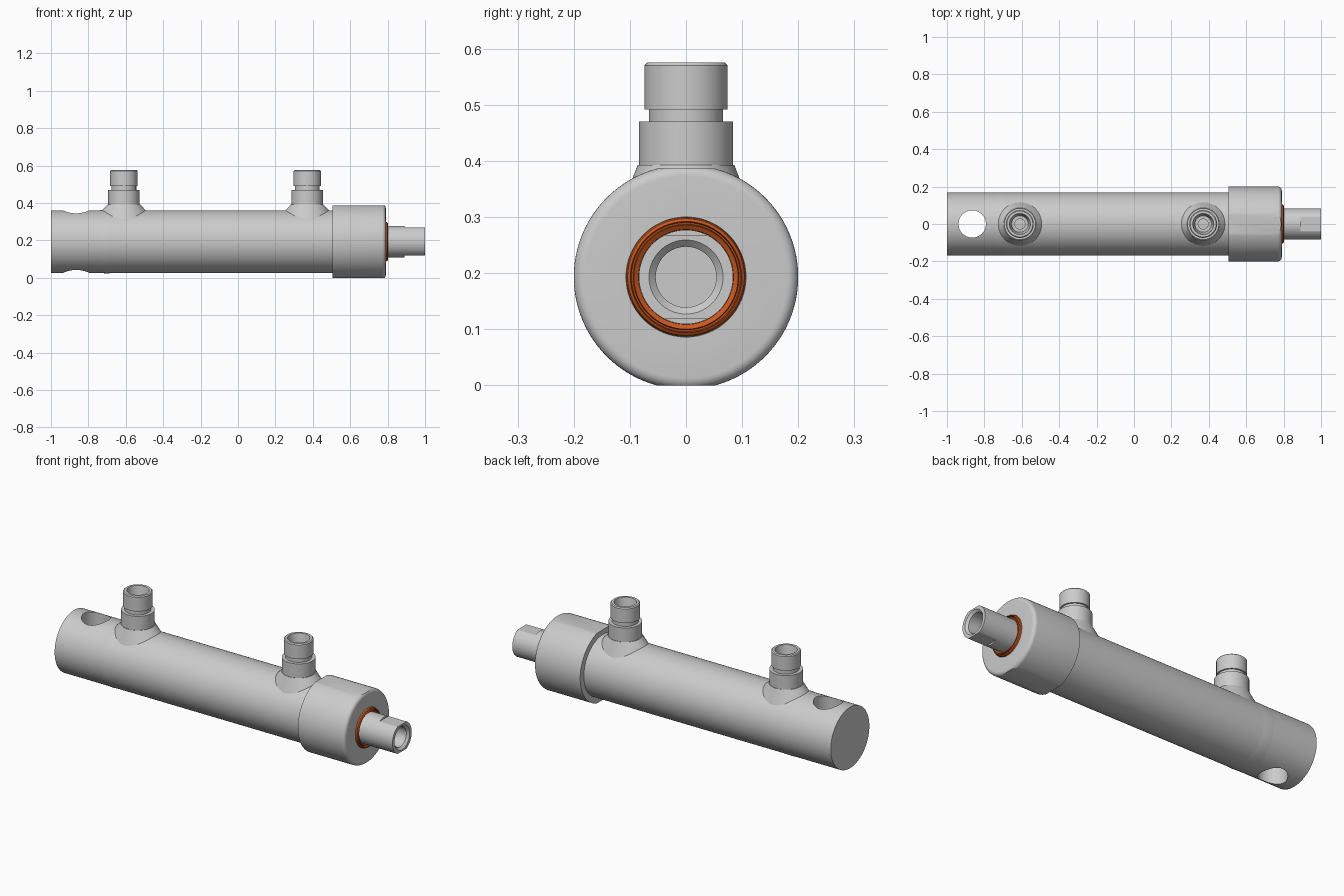
import bpy, bmesh
from math import sin, cos, pi, sqrt, radians
from mathutils import Vector

if "Cube" in bpy.data.objects:
    bpy.data.objects.remove(bpy.data.objects["Cube"])

AX = 0.193      # height of the cylinder axis
R = 0.168       # barrel radius
SEG = 96


def finish(bm, name, mat=None):
    bmesh.ops.remove_doubles(bm, verts=bm.verts, dist=1e-5)
    bmesh.ops.recalc_face_normals(bm, faces=bm.faces)
    me = bpy.data.meshes.new(name)
    bm.to_mesh(me)
    bm.free()
    ob = bpy.data.objects.new(name, me)
    bpy.context.collection.objects.link(ob)
    smooth(ob)
    if mat:
        me.materials.append(mat)
    return ob


def smooth(ob):
    bpy.ops.object.select_all(action='DESELECT')
    ob.select_set(True)
    bpy.context.view_layer.objects.active = ob
    bpy.ops.object.shade_smooth_by_angle(angle=radians(30))


def lathe(name, pts, axis='X', x=0, closed=False, flat=None, mat=None):
    """Revolve (position, radius) points; flat cuts parallel faces at +-flat from the axis."""
    bm = bmesh.new()
    if axis == 'X':
        vs = [bm.verts.new((p, 0, AX + r)) for p, r in pts]
        cent, direc = Vector((0, 0, AX)), Vector((1, 0, 0))
    else:
        vs = [bm.verts.new((x + r, 0, p)) for p, r in pts]
        cent, direc = Vector((x, 0, 0)), Vector((0, 0, 1))
    es = [bm.edges.new(e) for e in zip(vs, vs[1:])]
    if closed:
        es.append(bm.edges.new((vs[-1], vs[0])))
    bmesh.ops.spin(bm, geom=vs + es, cent=cent, axis=direc, angle=2 * pi, steps=SEG)
    bmesh.ops.remove_doubles(bm, verts=bm.verts, dist=1e-5)
    if flat:
        for s in (1, -1):
            cut = bmesh.ops.bisect_plane(
                bm, geom=bm.verts[:] + bm.edges[:] + bm.faces[:],
                plane_co=(0, 0, AX + s * flat), plane_no=(0, 0, s), clear_outer=True)
            rim = [e for e in cut['geom_cut'] if isinstance(e, bmesh.types.BMEdge)]
            bmesh.ops.holes_fill(bm, edges=rim, sides=0)
    return finish(bm, name, mat)


orange = bpy.data.materials.new("orange_seal")
orange.diffuse_color = (0.60, 0.10, 0.015, 1)
orange.use_nodes = True
orange.node_tree.nodes["Principled BSDF"].inputs["Base Color"].default_value = orange.diffuse_color

# Barrel, and end plug with its vertical pin hole
lathe("barrel", [(-0.67, 0), (-0.67, R), (0.52, R), (0.52, 0)])
plug = lathe("end_plug", [(-1, 0), (-1, R), (-0.735, R), (-0.735, 0)])
cutter = lathe("pin_hole_cutter", [(-0.2, 0), (-0.2, 0.073), (0.6, 0.073), (0.6, 0)], 'Z', -0.865)
mod = plug.modifiers.new("pin_hole", 'BOOLEAN')
mod.object = cutter
mod.solver = 'EXACT'
bpy.context.view_layer.objects.active = plug
bpy.ops.object.modifier_apply(modifier=mod.name)
bpy.data.objects.remove(cutter)
smooth(plug)
lathe("end_weld", [(-0.735, 0), (-0.735, R), (-0.70, R + 0.0015), (-0.67, R), (-0.67, 0)])

# Gland head with rounded front rim, top and bottom flats
rim = [(0.77 + 0.02 * sin(a), 0.18 + 0.02 * cos(a)) for a in [i * pi / 12 for i in range(7)]]
lathe("gland_head", [(0.505, 0.08), (0.505, 0.2)] + rim + [(0.79, 0.107), (0.775, 0.105), (0.775, 0.08)],
      closed=True, flat=0.193)

# Orange wiper seal with a groove in its face
lathe("wiper_seal", [(0.77, 0.084), (0.797, 0.0845), (0.803, 0.093), (0.788, 0.0945),
                     (0.788, 0.097), (0.801, 0.099), (0.797, 0.104), (0.787, 0.1065), (0.77, 0.1065)],
      closed=True, mat=orange)

# Piston rod: round shank and flatted end, with a bore
lathe("rod_shank", [(0.7, 0), (0.7, 0.084), (0.89, 0.084), (0.89, 0.054), (0.76, 0.054), (0.76, 0)])
lathe("rod_end", [(0.885, 0.054), (0.885, 0.084), (1.0, 0.084), (1.0, 0.066), (0.988, 0.054)],
      closed=True, flat=0.075)

# Two hose ports with fillet welds that follow the barrel
for side, px in (("rear", -0.61), ("front", 0.37)):
    lathe(side + "_port", [(0.3, 0), (0.3, 0.084), (0.47, 0.084), (0.47, 0.066), (0.492, 0.066),
                           (0.492, 0.074), (0.57, 0.074), (0.575, 0.069), (0.575, 0.056),
                           (0.51, 0.044), (0.51, 0.027), (0.36, 0.027), (0.36, 0)], 'Z', px)
    bm = bmesh.new()
    rings = []
    for r, t in ((0.083, 1), (0.086, 1), (0.117, 0)):
        ring = []
        for i in range(SEG):
            a = 2 * pi * i / SEG
            y = r * sin(a)
            surf = AX + sqrt(R * R - y * y) - 0.001
            ring.append(bm.verts.new((px + r * cos(a), y, 0.393 if t else surf)))
        rings.append(ring)
    for lo, hi in zip(rings, rings[1:]):
        for i in range(SEG):
            j = (i + 1) % SEG
            bm.faces.new((lo[i], lo[j], hi[j], hi[i]))
    bmesh.ops.reverse_faces(bm, faces=bm.faces)
    finish(bm, side + "_port_weld")
